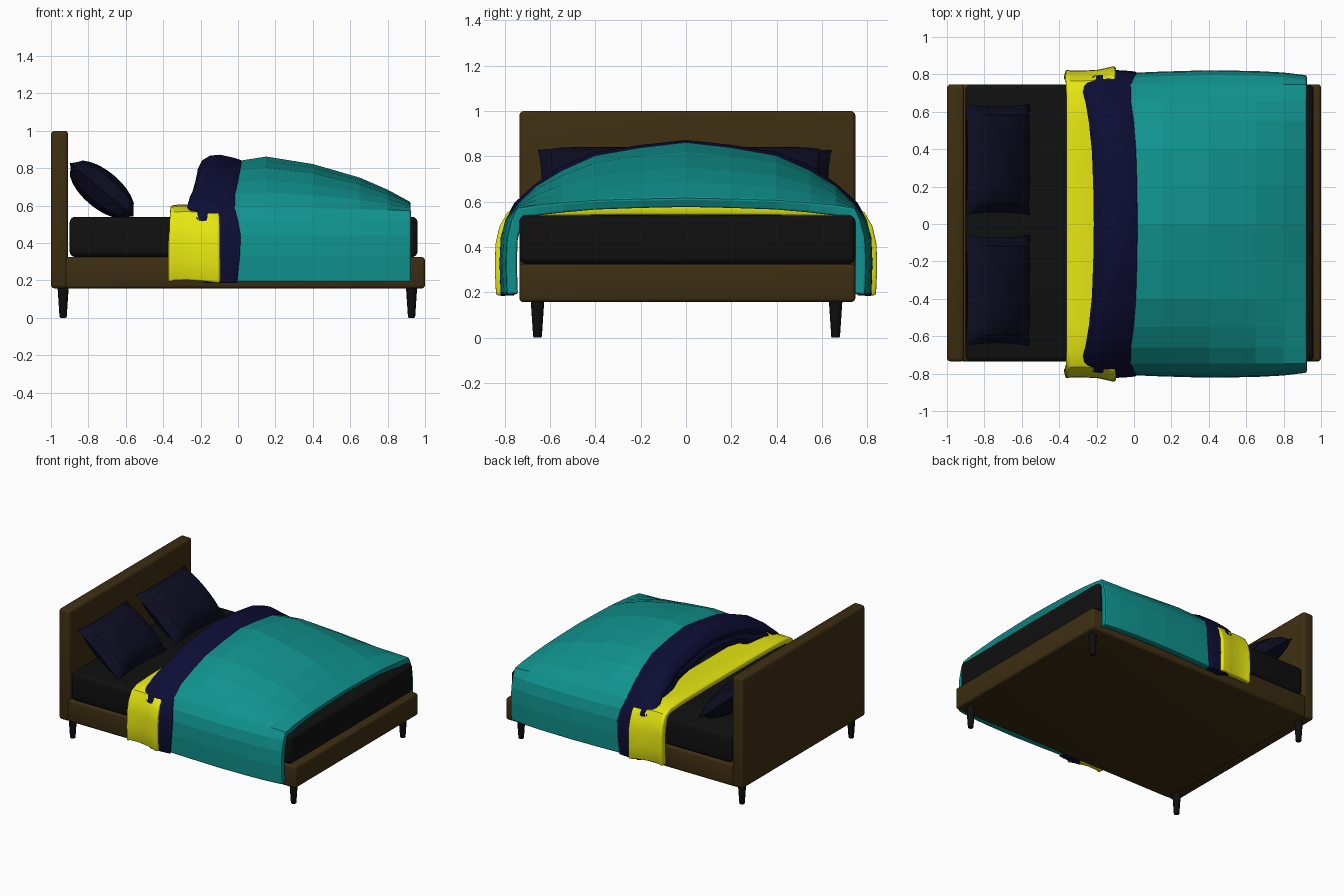
import bpy, bmesh, math
from mathutils import Vector, Matrix

if "Cube" in bpy.data.objects:
    bpy.data.objects.remove(bpy.data.objects["Cube"])


def material(name, rgb):
    m = bpy.data.materials.new(name)
    m.diffuse_color = (*rgb, 1)
    m.use_nodes = True
    m.node_tree.nodes["Principled BSDF"].inputs["Base Color"].default_value = m.diffuse_color
    return m


BROWN = material("brown wood", (0.046, 0.027, 0.006))
BLACK = material("black", (0.005, 0.005, 0.005))
TEAL = material("teal", (0.005, 0.29, 0.27))
NAVY = material("navy", (0.004, 0.004, 0.036))
DARK = material("dark navy", (0.004, 0.004, 0.016))
YELLOW = material("yellow", (0.80, 0.80, 0.006))


def make(name, bm, mat, smooth=True):
    me = bpy.data.meshes.new(name)
    bm.to_mesh(me)
    bm.free()
    me.materials.append(mat)
    ob = bpy.data.objects.new(name, me)
    bpy.context.collection.objects.link(ob)
    if smooth:
        bpy.ops.object.select_all(action='DESELECT')
        ob.select_set(True)
        bpy.context.view_layer.objects.active = ob
        bpy.ops.object.shade_smooth_by_angle(angle=math.radians(35))
    return ob


def box(name, lo, hi, mat, bevel, segments=3):
    lo, hi = Vector(lo), Vector(hi)
    bm = bmesh.new()
    bmesh.ops.create_cube(bm, size=1, matrix=Matrix.Translation((lo + hi) / 2)
                          @ Matrix.Diagonal((*(hi - lo), 1)))
    bmesh.ops.bevel(bm, geom=bm.edges[:], offset=bevel, segments=segments,
                    profile=0.5, affect='EDGES')
    return make(name, bm, mat)


def sheet(name, rows, mat, thickness, smooth, bevel=0.01):
    """Cloth lofted through rows (along x) of points (along y), then thickened."""
    bm = bmesh.new()
    grid = [[bm.verts.new(p) for p in row] for row in rows]
    for a, b in zip(grid, grid[1:]):
        for j in range(len(a) - 1):
            bm.faces.new((a[j], b[j], b[j + 1], a[j + 1]))
    ob = make(name, bm, mat, smooth)
    s = ob.modifiers.new("thickness", 'SOLIDIFY')
    s.thickness, s.offset = thickness, -1
    b = ob.modifiers.new("soft edge", 'BEVEL')
    b.width, b.segments, b.limit_method = bevel, 2, 'ANGLE'
    b.angle_limit = math.radians(50)
    return ob


def mirrored(half):
    """Half section from centre outwards -> full section from -y to +y."""
    return [(-y, z) for y, z in reversed(half[1:])] + list(half)


def arch(crown, side, hem=0.19):
    """Domed duvet section draped down both sides of the bed."""
    dome = [(0, 1), (0.2, 0.92), (0.4, 0.80), (0.55, 0.57), (0.66, 0.34), (0.745, 0.06)]
    half = [(y, 0.57 + (crown - 0.57) * f) for y, f in dome]
    return mirrored(half + [(side - 0.025, 0.52), (side - 0.005, 0.44),
                            (side, 0.33), (side - 0.005, hem)])


def normals(sec):
    out = []
    for i in range(len(sec)):
        a, b = sec[max(i - 1, 0)], sec[min(i + 1, len(sec) - 1)]
        d = Vector((b[0] - a[0], b[1] - a[1])).normalized()
        out.append((-d.y, d.x))
    return out


# Frame, headboard and mattress
box("bed_base", (-0.93, -0.735, 0.157), (1.0, 0.747, 0.325), BROWN, 0.018)
box("headboard", (-1.0, -0.735, 0.157), (-0.908, 0.747, 1.0), BROWN, 0.02)
box("mattress", (-0.9, -0.735, 0.325), (0.96, 0.747, 0.54), BLACK, 0.03, 4)

# Tapered legs
for x, nx in ((-0.935, "head"), (0.928, "foot")):
    for y, ny in ((-0.655, "front"), (0.66, "back")):
        bm = bmesh.new()
        bmesh.ops.create_cone(bm, cap_ends=True, segments=16, radius1=0.019, radius2=0.03,
                              depth=0.165, matrix=Matrix.Translation((x, y, 0.0825)))
        rim = [e for e in bm.edges if all(v.co.z < 0.01 for v in e.verts)]
        bmesh.ops.bevel(bm, geom=rim, offset=0.006, segments=2, profile=0.5, affect='EDGES')
        make(f"{nx}_{ny}_leg", bm, BLACK)

# Pillows leaning on the headboard
N = 12
for side, yc in (("front", -0.355), ("back", 0.345)):
    bm = bmesh.new()
    bmesh.ops.create_cube(bm, size=2)
    bmesh.ops.subdivide_edges(bm, edges=bm.edges[:], cuts=N - 1, use_grid_fill=True)
    for v in bm.verts:
        u, w, t = v.co
        puff = ((1 - u ** 2) * (1 - w ** 4)) ** 0.5 if max(abs(u), abs(w)) < 0.999 else 0
        v.co = (0.222 * u * (1 - 0.05 * (1 - w * w)),
                0.297 * w * (1 - 0.05 * (1 - u * u)), 0.10 * t * puff)
    bmesh.ops.remove_doubles(bm, verts=bm.verts[:], dist=0.0005)
    bm.transform(Matrix.Translation((-0.728, yc, 0.685)) @ Matrix.Rotation(math.radians(40), 4, 'Y'))
    make(f"{side}_pillow", bm, DARK)

# Yellow under-sheet lying flat on the mattress
flat = [(0, 0.60), (0.3, 0.6), (0.55, 0.597), (0.70, 0.59), (0.765, 0.562),
        (0.80, 0.50), (0.818, 0.42), (0.82, 0.30), (0.815, 0.195)]
rows = []
for x, dy, dz in ((-0.365, -0.006, -0.005), (-0.34, 0, 0.004), (-0.27, 0, 0.006),
                  (-0.19, -0.005, 0), (-0.10, -0.025, -0.01)):
    rows.append([(x, y + math.copysign(dy, y) * (abs(y) > 0.5), z + dz) for y, z in mirrored(flat)])
sheet("yellow_sheet", rows, YELLOW, 0.05, True)

# Teal duvet, faceted, sloping down towards the foot
rows = []
for x, crown, side in ((-0.13, 0.80, 0.80), (-0.02, 0.835, 0.808), (0.15, 0.862, 0.815),
                       (0.40, 0.822, 0.822), (0.65, 0.75, 0.818), (0.80, 0.685, 0.81),
                       (0.925, 0.617, 0.795)):
    rows.append([(x, y, z) for y, z in arch(crown, side)])
sheet("teal_duvet", rows, TEAL, 0.05, False)

# Navy turned-back band: edges wander in x along the arch, lip rolls under
sec = arch(0.842, 0.815, 0.185)
nrm = normals(sec)
left = [-0.215, -0.218, -0.225, -0.24, -0.26, -0.28, -0.255, -0.20, -0.185, -0.18]
right = [0.02, 0.018, 0.012, 0.0, -0.015, -0.015, 0.0, 0.015, 0.01, -0.005]
left, right = left[:0:-1] + left, right[:0:-1] + right


def band(profile, shift=0.0):
    rows = []
    for u, off in profile:
        row = []
        for (y, z), (ny, nz), a, b in zip(sec, nrm, left, right):
            k = off * (1 if abs(y) < 0.6 else 0.5 if abs(y) < 0.77 else 0.25)
            row.append((a + shift + u * (b - a - shift), y + ny * k, z + nz * k))
        rows.append(row)
    return rows


sheet("navy_turned_band",
      band(((0.06, -0.085), (0.0, -0.045), (0.1, 0.0), (0.28, 0.025), (0.5, 0.03),
            (0.8, 0.015), (1.0, 0.0))), NAVY, 0.04, True)
sheet("navy_inner_fold",
      band(((0.05, -0.16), (0.0, -0.12), (0.12, -0.08), (0.5, -0.06), (0.9, -0.06)), 0.02),
      NAVY, 0.035, True)
